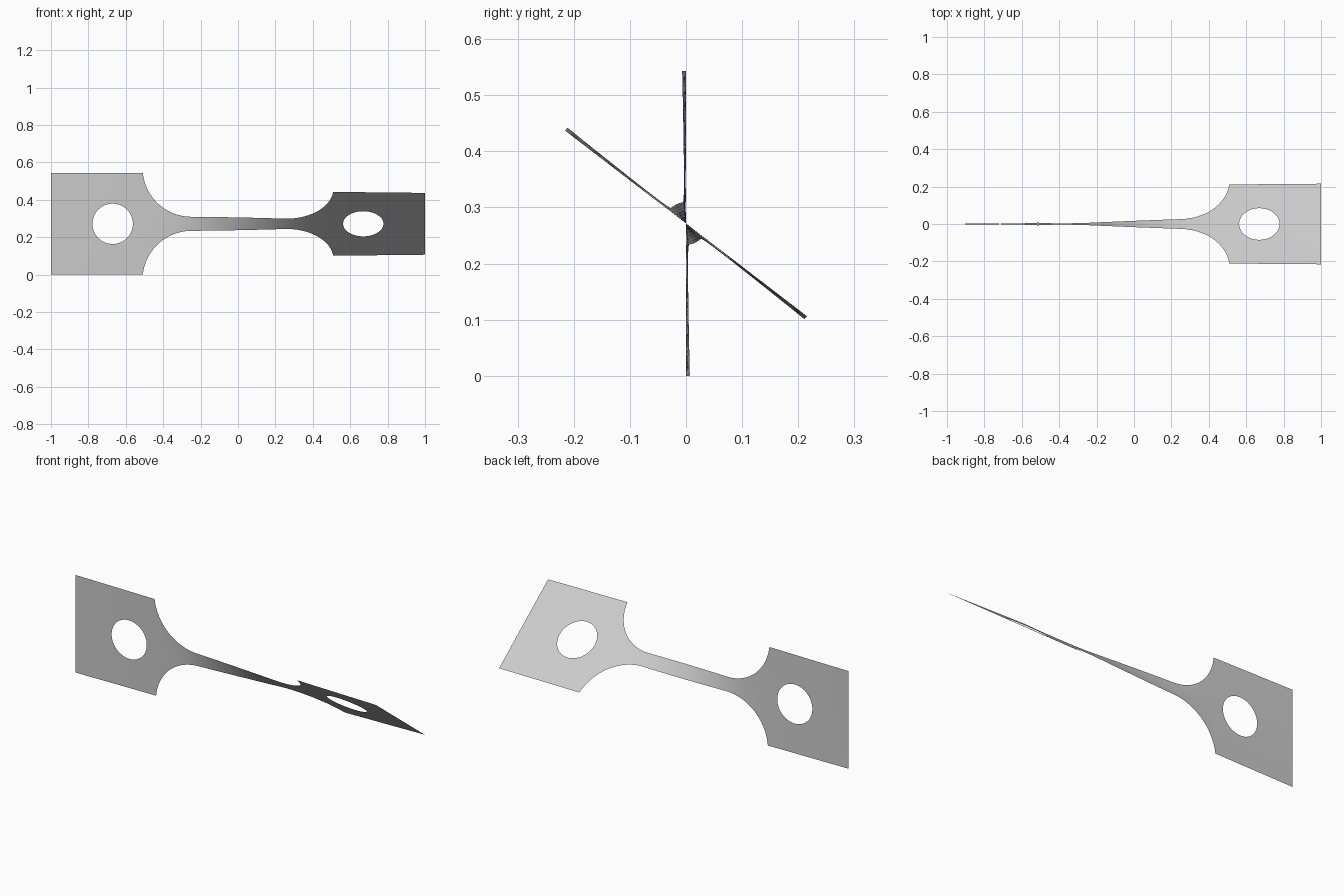
import bpy, bmesh, math

cube = bpy.data.objects.get("Cube")
if cube:
    bpy.data.objects.remove(cube, do_unlink=True)

HALF = 0.2715           # half width of the end tabs
NECK = 0.038            # half width of the neck
ARC_X, ARC_R = 0.25, 0.26
HOLE_X, HOLE_R = 0.67, 0.108
TWIST = math.radians(52.5)
ROWS = 6
ARC_END = math.acos((NECK + ARC_R - HALF) / ARC_R)


def half_width(x):
    """Outline: straight neck, round fillet, straight tab."""
    d = abs(x) - ARC_X
    if d <= 0:
        return NECK
    if d >= ARC_R * math.sin(ARC_END) - 1e-6:
        return HALF
    return NECK + ARC_R - math.sqrt(ARC_R ** 2 - d * d)


def hole_half(x):
    d = abs(abs(x) - HOLE_X)
    return math.sqrt(HOLE_R ** 2 - d * d) if d < HOLE_R - 1e-6 else 0.0


# Columns along one half, mirrored to the other
half = [ARC_X * i / 12 for i in range(13)]
half += [ARC_X + ARC_R * math.sin(ARC_END * i / 24) for i in range(1, 25)]
half += [HOLE_X - HOLE_R * math.cos(math.pi * i / 32) for i in range(33)]
half += [HOLE_X + HOLE_R + (1 - HOLE_X - HOLE_R) * i / 6 for i in range(1, 7)]
xs = [-x for x in reversed(half[1:])] + half

# Twist gathers mostly where the strip is narrow
angles = [0.0]
for a, b in zip(xs, xs[1:]):
    angles.append(angles[-1] + (b - a) / half_width((a + b) / 2) ** 1.6)
angles = [a * TWIST / angles[-1] for a in angles]

# Upper and lower strips of the sheet, welded on the centre line
bm = bmesh.new()
for side in (-1, 1):
    columns = []
    for x, a in zip(xs, angles):
        inner, outer = hole_half(x), half_width(x)
        ends = (inner, outer) if side > 0 else (-outer, -inner)
        column = []
        for j in range(ROWS + 1):
            u = ends[0] + (ends[1] - ends[0]) * j / ROWS
            column.append(bm.verts.new((x, -u * math.sin(a), HALF + u * math.cos(a))))
        columns.append(column)
    for c, d in zip(columns, columns[1:]):
        for j in range(ROWS):
            bm.faces.new((c[j], d[j], d[j + 1], c[j + 1]))
bmesh.ops.remove_doubles(bm, verts=bm.verts[:], dist=1e-5)
for face in bm.faces:
    face.smooth = True

mesh = bpy.data.meshes.new("twisted_strip")
bm.to_mesh(mesh)
bm.free()
strip = bpy.data.objects.new("twisted_strip", mesh)
bpy.context.collection.objects.link(strip)

# Plain grey
grey = bpy.data.materials.new("light_grey")
grey.use_nodes = True
colour = (0.6, 0.6, 0.6, 1)
grey.diffuse_color = colour
grey.node_tree.nodes["Principled BSDF"].inputs["Base Color"].default_value = colour
mesh.materials.append(grey)
